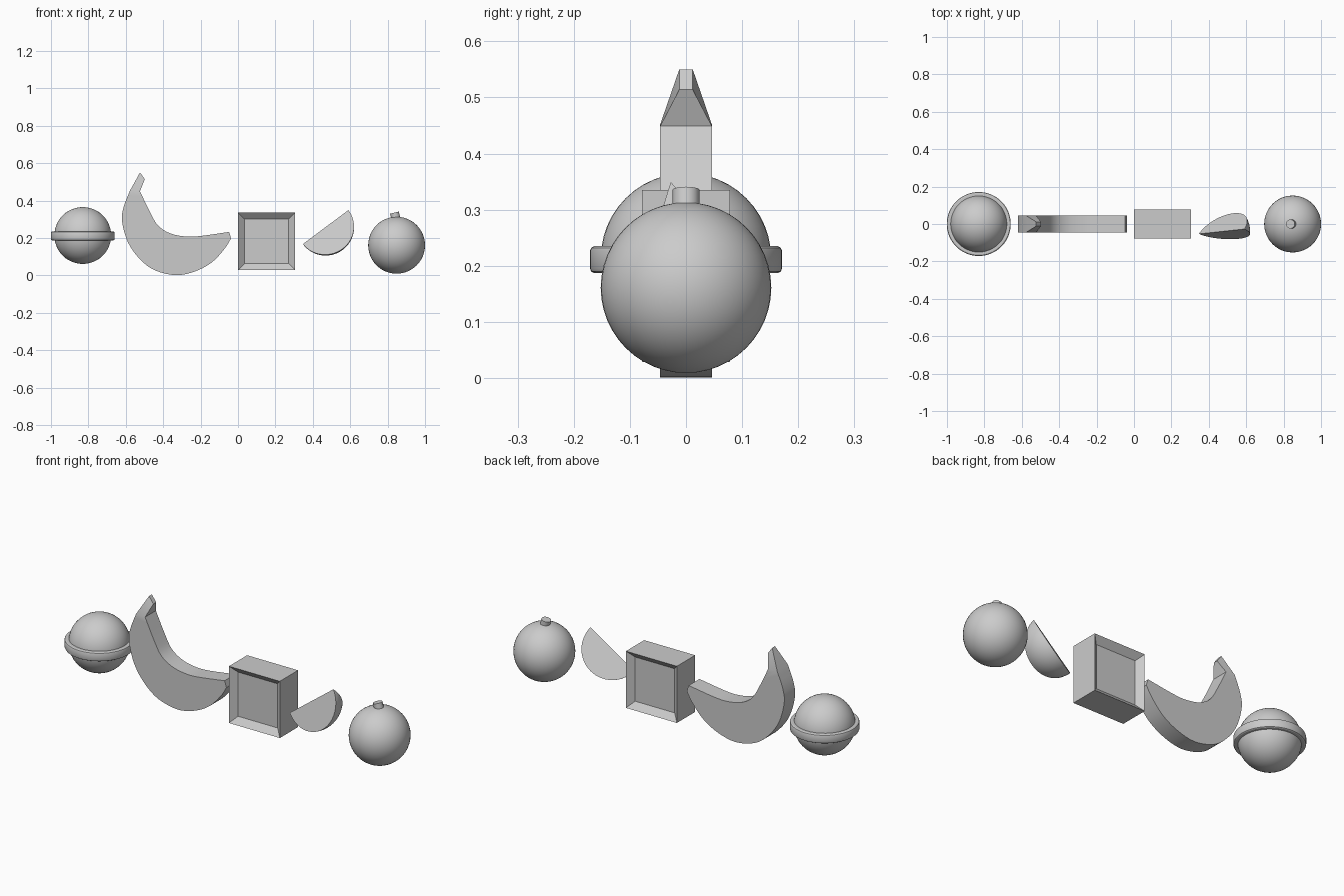
import bpy, bmesh
from math import pi, sin, cos, radians
from mathutils import Vector, Matrix

if "Cube" in bpy.data.objects:
    bpy.data.objects.remove(bpy.data.objects["Cube"])


def finish(name, bm, smooth=True):
    bmesh.ops.recalc_face_normals(bm, faces=bm.faces)
    me = bpy.data.meshes.new(name)
    bm.to_mesh(me)
    bm.free()
    ob = bpy.data.objects.new(name, me)
    bpy.context.collection.objects.link(ob)
    if smooth:
        bpy.ops.object.select_all(action='DESELECT')
        ob.select_set(True)
        bpy.context.view_layer.objects.active = ob
        bpy.ops.object.shade_smooth_by_angle(angle=radians(30))
    return ob


def ball(name, loc, r):
    bm = bmesh.new()
    bmesh.ops.create_uvsphere(bm, u_segments=48, v_segments=24, radius=r,
                              matrix=Matrix.Translation(loc))
    return finish(name, bm)


def spline(pts, n=4):
    # Catmull-Rom through the control points
    p = [Vector(q) for q in pts]
    p = [2 * p[0] - p[1]] + p + [2 * p[-1] - p[-2]]
    out = []
    for i in range(1, len(p) - 2):
        a, b, c, d = p[i - 1:i + 3]
        for k in range(n):
            t = k / n
            out.append(0.5 * (2 * b + (c - a) * t + (2 * a - 5 * b + 4 * c - d) * t * t
                              + (3 * b - a - 3 * c + d) * t ** 3))
    return out + [p[-2]]


# Ringed planet
ball("planet", (-0.83, 0, 0.213), 0.152)
bm = bmesh.new()
section = [(0.145, -0.024), (0.164, -0.024), (0.169, -0.021), (0.171, -0.016),
           (0.171, 0.016), (0.169, 0.021), (0.164, 0.024), (0.145, 0.024)]
N = 64
rings = [[bm.verts.new((-0.83 + r * cos(2 * pi * i / N), r * sin(2 * pi * i / N), 0.211 + z))
          for r, z in section] for i in range(N)]
for i in range(N):
    a, b = rings[i], rings[(i + 1) % N]
    for j in range(len(section)):
        k = (j + 1) % len(section)
        bm.faces.new((a[j], b[j], b[k], a[k]))
finish("planet_ring", bm)

# Banana: flat-sided body with a tapered stem
inner = spline([(-0.524, 0.449), (-0.47, 0.337), (-0.428, 0.267), (-0.364, 0.225),
                (-0.283, 0.208), (-0.203, 0.210), (-0.048, 0.232)])
outer = spline([(-0.037, 0.198), (-0.07, 0.144), (-0.139, 0.07), (-0.23, 0.021),
                (-0.332, 0.001), (-0.444, 0.027), (-0.524, 0.086), (-0.588, 0.176),
                (-0.62, 0.289), (-0.612, 0.364), (-0.578, 0.452)])
body = inner + outer
tip = [Vector((-0.524, 0.55)), Vector((-0.498, 0.514))]
bm = bmesh.new()
sides = []
for s in (-1, 1):
    v = [bm.verts.new((p.x, s * 0.046, p.y)) for p in body]
    t = [bm.verts.new((p.x, s * 0.012, p.y)) for p in tip]
    bm.faces.new(v)
    bm.faces.new((v[-1], t[0], t[1], v[0]))
    sides.append(v + t)
n = len(sides[0])
for i in range(n):
    k = (i + 1) % n
    bm.faces.new((sides[0][i], sides[0][k], sides[1][k], sides[1][i]))
finish("banana", bm)

# Block with a recessed panel front and back
bm = bmesh.new()
bmesh.ops.create_cube(bm, size=1, matrix=Matrix.Translation((0.1525, 0, 0.182))
                      @ Matrix.Diagonal((0.305, 0.156, 0.307, 1)))
bm.normal_update()
for f in [f for f in bm.faces if abs(f.normal.y) > 0.9]:
    bmesh.ops.inset_individual(bm, faces=[f], thickness=0.048)
    shift = -0.03 * f.normal.y
    for v in f.verts:
        v.co.y += shift
finish("block", bm, smooth=False)

# Fruit wedge: a slice of a sphere turned about a tilted axis
p1, p2 = Vector((0.347, -0.053, 0.167)), Vector((0.59, -0.027, 0.349))
mid, R = (p1 + p2) / 2, (p2 - p1).length / 2
d = (p2 - p1).normalized()
p = Vector((d.z, 0, -d.x)).normalized()
q = d.cross(p)
if q.y < 0:
    q = -q
bm = bmesh.new()
ends = [bm.verts.new(p1), bm.verts.new(p2)]
M, K = 28, 10
arcs = []
for k in range(K + 1):
    a = radians(-15 + 55 * k / K)
    e = p * cos(a) + q * sin(a)
    arcs.append([ends[0]] + [bm.verts.new(mid + R * (e * sin(pi * i / M) - d * cos(pi * i / M)))
                             for i in range(1, M)] + [ends[1]])
for a, b in zip(arcs, arcs[1:]):
    bm.faces.new((a[0], a[1], b[1]))
    bm.faces.new((a[-1], b[-2], a[-2]))
    for i in range(1, M - 1):
        bm.faces.new((a[i], a[i + 1], b[i + 1], b[i]))
bm.faces.new(arcs[0])
bm.faces.new(arcs[-1])
finish("fruit_wedge", bm)

# Round fruit with a leaning stem
ball("round_fruit", (0.848, 0, 0.161), 0.152)
bm = bmesh.new()
bmesh.ops.create_cone(bm, cap_ends=True, segments=24, radius1=0.024, radius2=0.024, depth=0.06,
                      matrix=Matrix.Translation((0.8435, 0, 0.306))
                      @ Matrix.Rotation(radians(-14), 4, 'Y'))
finish("fruit_stem", bm)
